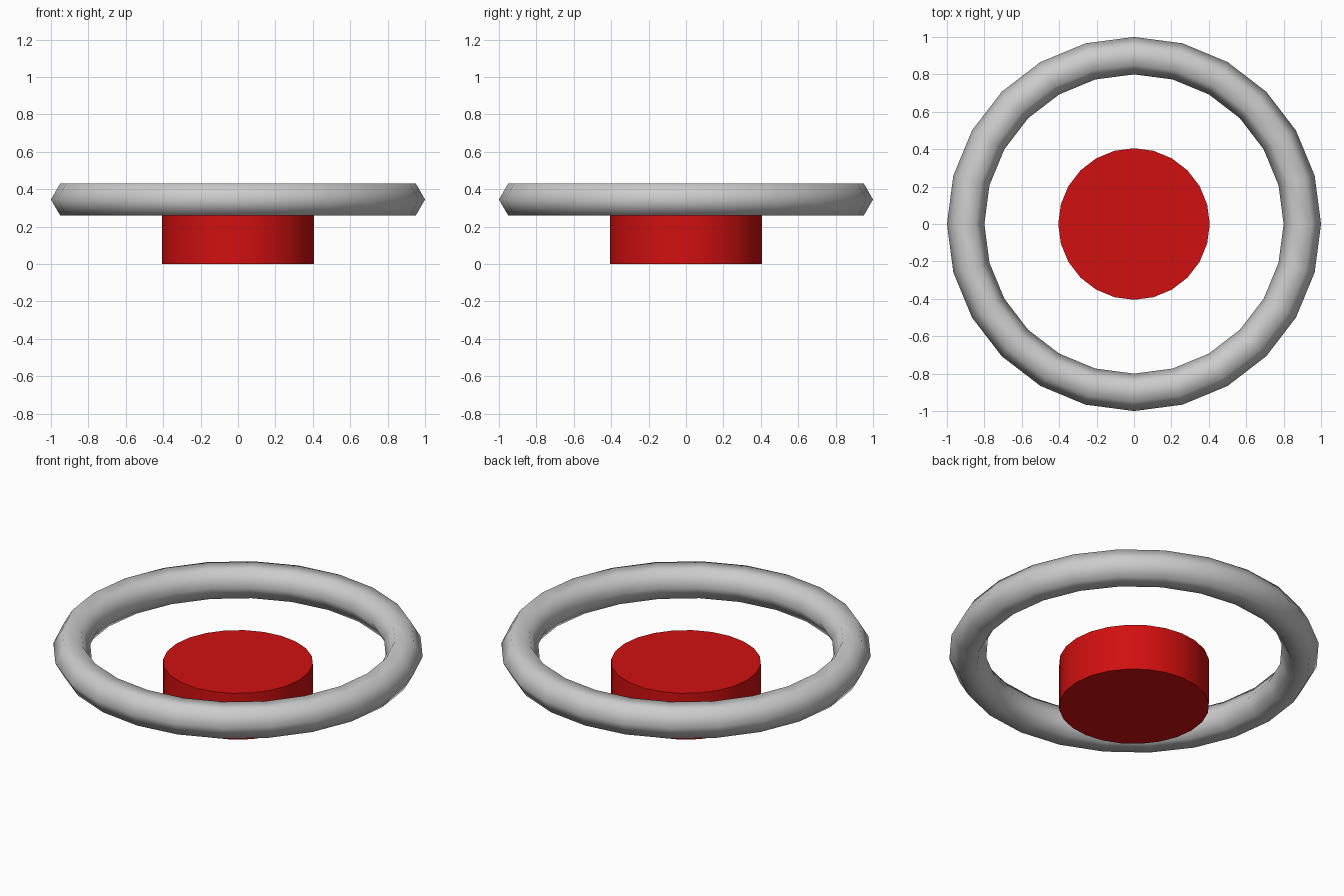
import bpy
import math

if "Cube" in bpy.data.objects:
    bpy.data.objects.remove(bpy.data.objects["Cube"])

RING_Z = 0.345
BUTTON_HEIGHT = 0.275

# Outer ring: 24 segments with a hexagonal section, smooth shaded
bpy.ops.mesh.primitive_torus_add(
    major_segments=24, minor_segments=6,
    major_radius=0.9, minor_radius=0.1, location=(0, 0, RING_Z))
ring = bpy.context.object
ring.name = "outer_ring"
bpy.ops.object.shade_smooth()

# Central red button: smooth side, flat caps
bpy.ops.mesh.primitive_cylinder_add(
    vertices=24, radius=0.405, depth=BUTTON_HEIGHT,
    location=(0, 0, BUTTON_HEIGHT / 2))
button = bpy.context.object
button.name = "centre_button"
bpy.ops.object.shade_smooth_by_angle(angle=math.radians(30))

red = bpy.data.materials.new("red")
red.diffuse_color = (0.64, 0.005, 0.005, 1)
red.use_nodes = True
red.node_tree.nodes["Principled BSDF"].inputs["Base Color"].default_value = red.diffuse_color
button.data.materials.append(red)
